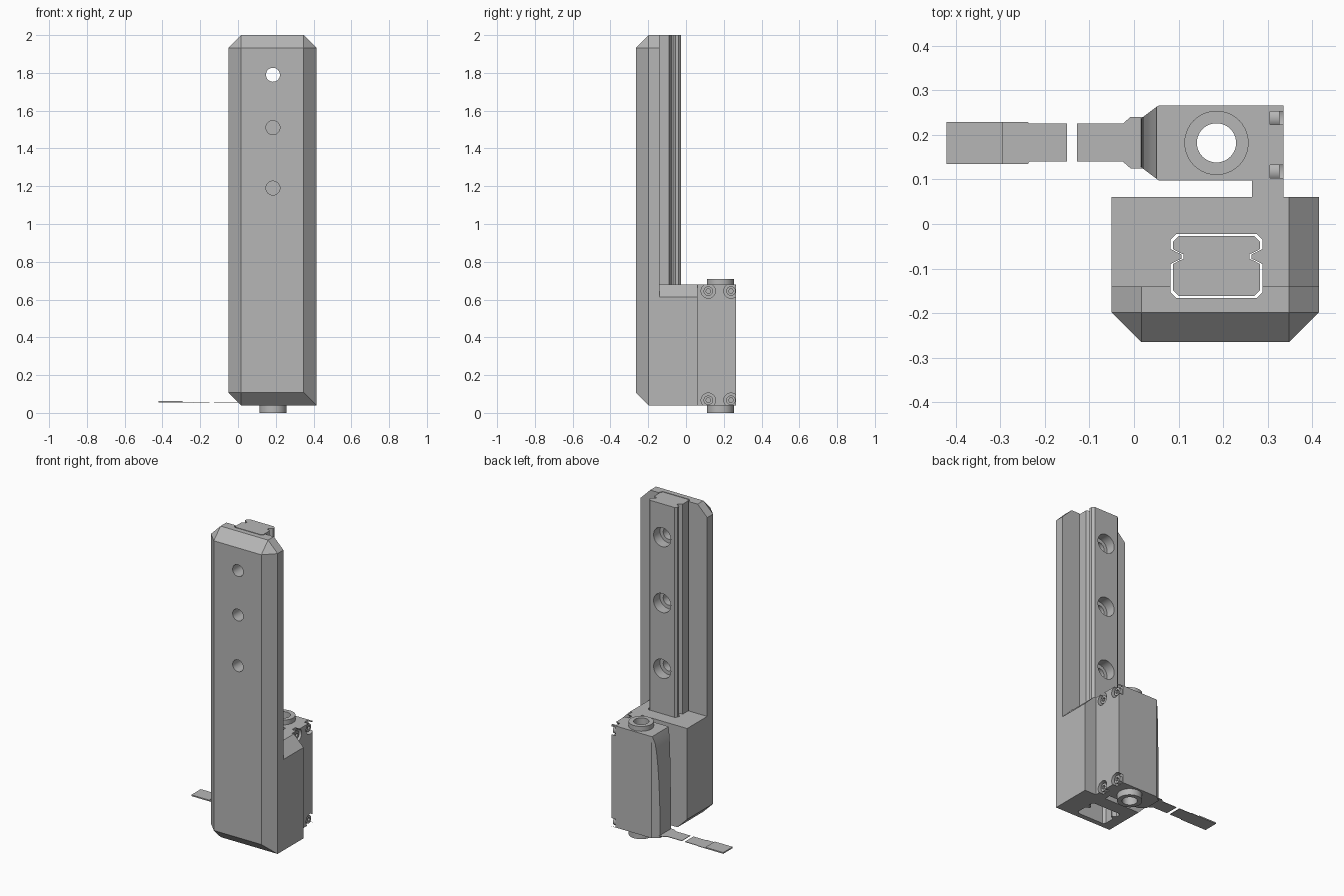
import bpy, bmesh, math
from mathutils import Vector, Matrix

if "Cube" in bpy.data.objects:
    bpy.data.objects.remove(bpy.data.objects["Cube"], do_unlink=True)

grey = bpy.data.materials.new("plain_grey")
grey.use_nodes = True
grey.diffuse_color = (0.47, 0.47, 0.47, 1)
grey.node_tree.nodes["Principled BSDF"].inputs["Base Color"].default_value = grey.diffuse_color


def finish(name, bm):
    bmesh.ops.recalc_face_normals(bm, faces=bm.faces)
    mesh = bpy.data.meshes.new(name)
    bm.to_mesh(mesh)
    bm.free()
    mesh.materials.append(grey)
    obj = bpy.data.objects.new(name, mesh)
    bpy.context.collection.objects.link(obj)
    return obj


def box(name, lo, hi, cuts=()):
    """Box between two corners, trimmed by (point, outward normal) planes."""
    lo, hi = Vector(lo), Vector(hi)
    bm = bmesh.new()
    bmesh.ops.create_cube(bm, size=1)
    for v in bm.verts:
        v.co = Vector([(lo[i] + hi[i]) / 2 + v.co[i] * (hi[i] - lo[i]) for i in range(3)])
    for point, normal in cuts:
        geom = bm.verts[:] + bm.edges[:] + bm.faces[:]
        res = bmesh.ops.bisect_plane(bm, geom=geom, plane_co=point, plane_no=normal,
                                     clear_outer=True, dist=1e-5)
        edges = [e for e in bm.edges if e.is_boundary]
        if edges:
            bmesh.ops.contextual_create(bm, geom=edges)
    return finish(name, bm)


def cylinder(name, center, radius, length, axis="Z", sides=40):
    rot = {"X": Matrix.Rotation(math.pi / 2, 4, "Y"),
           "Y": Matrix.Rotation(math.pi / 2, 4, "X"), "Z": Matrix()}[axis]
    bm = bmesh.new()
    bmesh.ops.create_cone(bm, cap_ends=True, segments=sides, radius1=radius, radius2=radius,
                          depth=length, matrix=Matrix.Translation(center) @ rot)
    return finish(name, bm)


def prism(name, outline, z0, z1):
    bm = bmesh.new()
    face = bm.faces.new([bm.verts.new((x, y, z0)) for x, y in outline])
    res = bmesh.ops.extrude_face_region(bm, geom=[face])
    moved = [g for g in res["geom"] if isinstance(g, bmesh.types.BMVert)]
    bmesh.ops.translate(bm, verts=moved, vec=(0, 0, z1 - z0))
    return finish(name, bm)


def combine(target, other, operation="DIFFERENCE"):
    mod = target.modifiers.new(operation.lower(), "BOOLEAN")
    mod.object, mod.operation, mod.solver = other, operation, "EXACT"
    bpy.context.view_layer.objects.active = target
    bpy.ops.object.modifier_apply(modifier=mod.name)
    bpy.data.objects.remove(other, do_unlink=True)


# Overall limits of the housing
LEFT, RIGHT, FRONT, BACK = -0.05, 0.415, -0.265, 0.06
BASE, TOP, STEP, C = 0.04, 2.0, 0.68, 0.067
MID = 0.185


def chamfer(x=None, y=None, z=None):
    """Plane that trims an edge or corner; each given axis is (limit, sign)."""
    axes = (x, y, z)
    normal = Vector([a[1] if a else 0 for a in axes])
    point = Vector([a[0] if a else 0 for a in axes])
    count = sum(a is not None for a in axes)
    shift = C if count == 2 else 2 * C
    return point - normal * (shift / count), normal


l, r, f, t, b = (LEFT, -1), (RIGHT, 1), (FRONT, -1), (TOP, 1), (BASE, -1)
plate_cuts = [chamfer(x=l, y=f), chamfer(x=r, y=f), chamfer(y=f, z=t), chamfer(y=f, z=b),
              chamfer(x=l, z=t), chamfer(x=r, z=t), chamfer(x=l, z=b),
              chamfer(l, f, t), chamfer(r, f, t), chamfer(l, f, b)]

# Housing: tall faced plate with a deep block at its foot
housing = box("housing", (LEFT, FRONT, BASE), (RIGHT, -0.14, TOP), plate_cuts)
foot = box("foot", (LEFT, -0.17, BASE), (RIGHT, BACK, STEP),
           [chamfer(x=r, z=(STEP, 1)), chamfer(x=l, z=b)])
combine(housing, foot, "UNION")


# Rail section, mirrored about its centre line
def rail_outline(grow):
    half = [(0.085, -0.161), (0.098, -0.148), (0.098, -0.09), (0.085, -0.083), (0.074, -0.078),
            (0.074, -0.068), (0.085, -0.063), (0.098, -0.056), (0.098, -0.04), (0.085, -0.027)]
    cy = -0.094
    side = [(x + grow, y + math.copysign(grow, y - cy) * (abs(y - cy) > 0.05)) for x, y in half]
    return [(MID + x, y) for x, y in side] + [(MID - x, y) for x, y in reversed(side)]


combine(housing, prism("rail_slot", rail_outline(0.005), 0, 2.2))
for z in (1.79, 1.51, 1.19):
    combine(housing, cylinder("plate_hole", (MID, -0.2, z), 0.037, 0.3, "Y"))

# Rail with evenly spaced counterbored holes
rail = prism("rail", rail_outline(0), 0.34, TOP)
for i in range(4):
    z = 1.79 - 0.415 * i
    combine(rail, cylinder("bolt_hole", (MID, -0.1, z), 0.037, 0.3, "Y"))
    combine(rail, cylinder("counterbore", (MID, -0.04, z), 0.06, 0.1, "Y"))

# Side carriage, joined to the housing by a web
CY = 0.182
carriage = box("carriage", (0.055, 0.098, BASE), (0.335, 0.266, STEP))
combine(carriage, box("web", (0.265, 0.05, BASE), (0.335, 0.15, STEP)), "UNION")
combine(carriage, cylinder("bore", (MID, CY, 0.4), 0.06, 1))

# Curved nose on the carriage, thinning towards the top
bm = bmesh.new()
rings = []
steps = 14
for i in range(steps + 1):
    k = i / steps
    reach = 0.004 + 0.036 * math.sqrt(1 - k * k)
    z = BASE + (STEP - BASE) * k
    slope = reach * 0.75
    rings.append([bm.verts.new(p) for p in (
        (0.056, 0.098, z), (0.055 - reach, 0.098 + slope, z),
        (0.055 - reach, 0.266 - slope, z), (0.056, 0.266, z))])
for low, high in zip(rings, rings[1:]):
    for j in range(4):
        bm.faces.new((low[j], low[j - 1], high[j - 1], high[j]))
bm.faces.new(rings[0])
bm.faces.new(rings[-1])
finish("carriage_nose", bm)

# Bushing through the carriage
bushing = cylinder("bushing", (MID, CY, 0.355), 0.06, 0.71)
for z in (0.02, 0.695):
    combine(bushing, cylinder("collar", (MID, CY, z), 0.072, 0.03 if z > 0.5 else 0.04), "UNION")
combine(bushing, cylinder("bushing_bore", (MID, CY, 0.4), 0.044, 1))

# Four recessed side screws
for y in (0.118, 0.238):
    for z in (0.067, 0.645):
        combine(carriage, cylinder("recess", (0.355, y, z), 0.038, 0.1, "X"))
        screw = cylinder("side_screw", (0.313, y, z), 0.025, 0.026, "X", 24)
        combine(screw, cylinder("socket", (0.326, y, z), 0.013, 0.024, "X", 6))

# Flat lead strip in two lengths
z = 0.054
prism("inner_lead", [(0.06, 0.125), (0.06, 0.24), (-0.008, 0.24), (-0.025, 0.225),
                     (-0.128, 0.225), (-0.128, 0.14), (-0.025, 0.14), (-0.008, 0.125)], z, z + 0.003)
prism("outer_lead", [(-0.15, 0.14), (-0.15, 0.225), (-0.234, 0.225), (-0.238, 0.229),
                     (-0.42, 0.229), (-0.42, 0.135), (-0.238, 0.135), (-0.234, 0.14)], z, z + 0.003)
box("lead_stiffener", (-0.42, 0.135, z), (-0.295, 0.229, z + 0.008))

# Smooth round walls, keep edges crisp
bpy.ops.object.select_all(action="DESELECT")
for obj in bpy.context.collection.objects:
    if obj.type == "MESH" and grey.name in obj.data.materials:
        obj.select_set(True)
        bpy.context.view_layer.objects.active = obj
bpy.ops.object.shade_smooth_by_angle(angle=math.radians(25))
